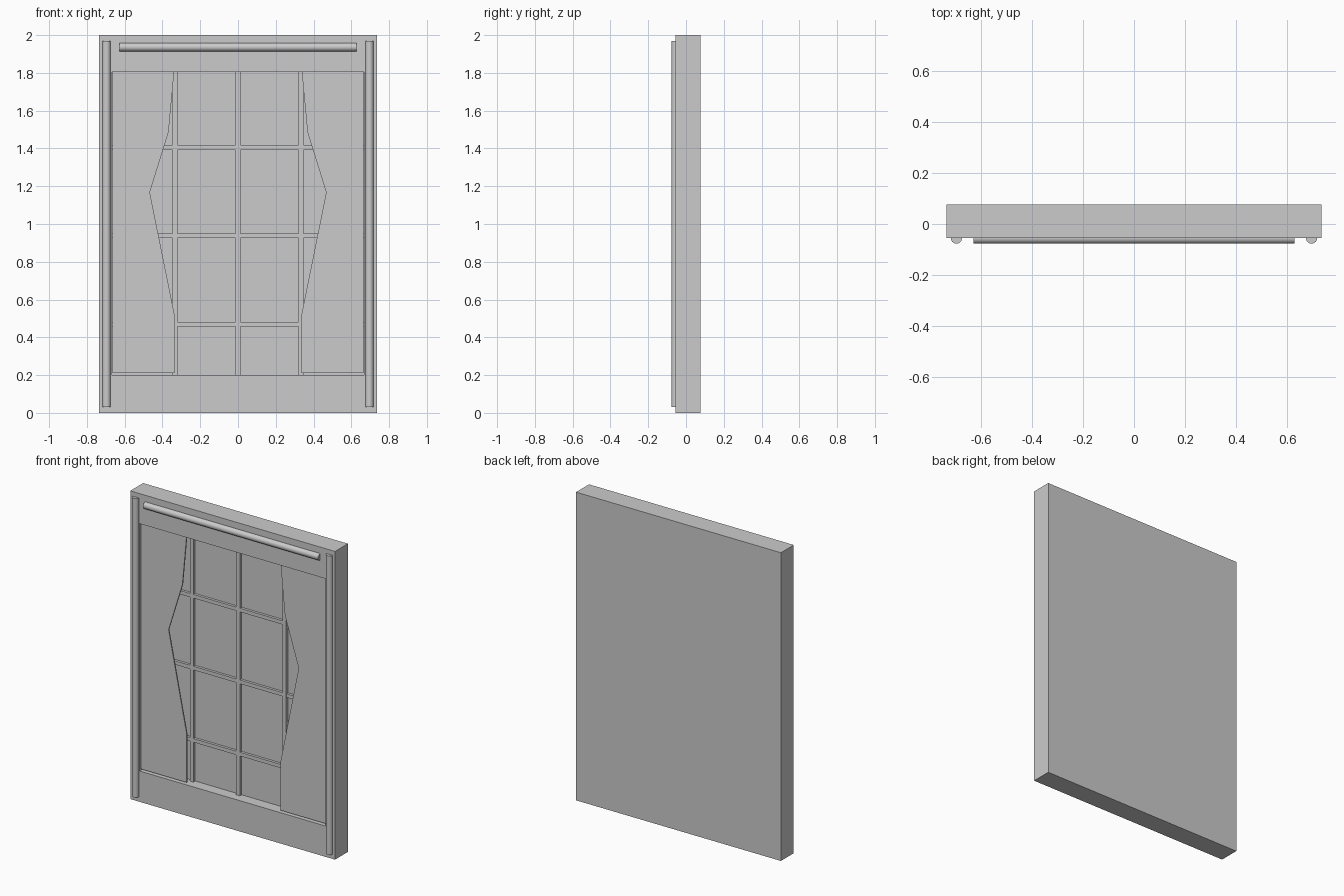
import bpy, bmesh, math

if "Cube" in bpy.data.objects:
    bpy.data.objects.remove(bpy.data.objects["Cube"])

FRONT, BACK = -0.055, 0.077      # frame faces
GLASS = 0.018                    # floor of the recess
W, H = 0.735, 2.0                # half width and height
OW, OB, OT = 0.668, 0.20, 1.805  # opening half width, bottom, top


def finish(name, bm):
    bmesh.ops.recalc_face_normals(bm, faces=bm.faces)
    me = bpy.data.meshes.new(name)
    bm.to_mesh(me)
    bm.free()
    ob = bpy.data.objects.new(name, me)
    bpy.context.collection.objects.link(ob)
    return ob


def box(name, x0, x1, y0, y1, z0, z1):
    bm = bmesh.new()
    bmesh.ops.create_cube(bm, size=1)
    for v in bm.verts:
        v.co = ((x0 + x1) / 2 + v.co.x * (x1 - x0),
                (y0 + y1) / 2 + v.co.y * (y1 - y0),
                (z0 + z1) / 2 + v.co.z * (z1 - z0))
    return finish(name, bm)


def rod(name, radius, length, loc, rot):
    bpy.ops.mesh.primitive_cylinder_add(vertices=24, radius=radius, depth=length,
                                        location=loc, rotation=rot)
    bpy.context.object.name = name
    bpy.ops.object.shade_smooth_by_angle()


# Slab frame with a recessed opening, bridged from four rectangular loops
bm = bmesh.new()
loops = []
for w, z0, z1, y in ((W, 0, H, BACK), (W, 0, H, FRONT),
                     (OW, OB, OT, FRONT), (OW, OB, OT, GLASS)):
    loops.append([bm.verts.new((x, y, z))
                  for x, z in ((-w, z0), (w, z0), (w, z1), (-w, z1))])
for a, b in zip(loops, loops[1:]):
    for i in range(4):
        j = (i + 1) % 4
        bm.faces.new((a[i], a[j], b[j], b[i]))
bm.faces.new(loops[0])
bm.faces.new(loops[-1])
finish("window_frame", bm)

# Glazing bars
for x in (-0.333, 0.0, 0.333):
    box("vertical_bar", x - 0.013, x + 0.013, 0.0, GLASS + 0.01, OB, OT)
for z in (0.47, 0.939, 1.405):
    box("horizontal_bar", -OW, OW, 0.001, GLASS + 0.01, z - 0.012, z + 0.012)

# Flat curtains with a shaped inner edge
profile = [(0.664, 0.21), (0.337, 0.21), (0.337, 0.525), (0.467, 1.167),
           (0.368, 1.485), (0.338, OT), (0.664, OT)]
for side, label in ((-1, "left"), (1, "right")):
    bm = bmesh.new()
    face = bm.faces.new([bm.verts.new((side * x, -0.045, z)) for x, z in profile])
    ext = bmesh.ops.extrude_face_region(bm, geom=[face], use_keep_orig=True)
    for v in ext["geom"]:
        if isinstance(v, bmesh.types.BMVert):
            v.co.y += 0.008
    finish(label + "_curtain", bm)

# Half-sunk round trim on the sides and the curtain rod on top
for side, label in ((-1, "left"), (1, "right")):
    rod(label + "_side_trim", 0.022, 1.94, (side * 0.696, FRONT, 1.0), (0, 0, 0))
rod("curtain_rod", 0.022, 1.257, (0, FRONT, 1.936), (0, math.pi / 2, 0))
